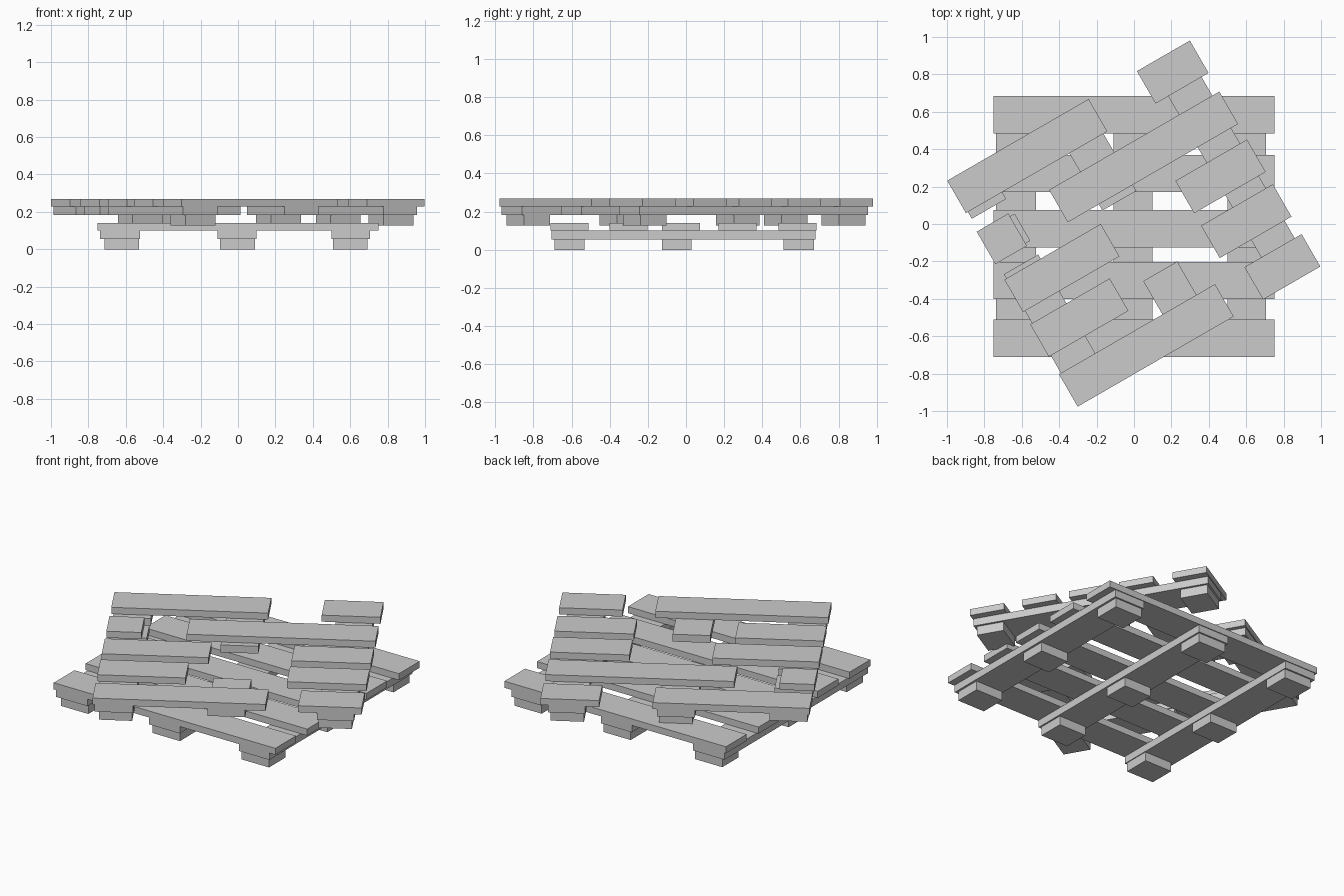
import bpy, bmesh
from math import radians
from mathutils import Matrix

if "Cube" in bpy.data.objects:
    bpy.data.objects.remove(bpy.data.objects["Cube"])

# shared pallet layout: (min, max) spans
POSTS_X = [(-0.715, -0.53), (-0.095, 0.09), (0.508, 0.693)]
POSTS_Y = [(-0.69, -0.532), (-0.126, 0.03), (0.512, 0.67)]
RAILS_X = [(-0.737, -0.525), (-0.11, 0.1), (0.5, 0.706)]
RAIL_Y = (-0.705, 0.68)
SLATS_Y = [(-0.71, -0.51), (-0.402, -0.202), (-0.126, 0.074), (0.17, 0.37), (0.485, 0.685)]
FOOT_Z, RAIL_Z, SLAT_Z = (0, 0.055), (0.055, 0.1), (0.1, 0.14)


def box(name, x, y, z, place):
    bm = bmesh.new()
    size = Matrix.Diagonal((x[1] - x[0], y[1] - y[0], z[1] - z[0], 1))
    mid = Matrix.Translation(((x[0] + x[1]) / 2, (y[0] + y[1]) / 2, (z[0] + z[1]) / 2))
    bmesh.ops.create_cube(bm, size=1, matrix=mid @ size)
    mesh = bpy.data.meshes.new(name)
    bm.to_mesh(mesh)
    bm.free()
    ob = bpy.data.objects.new(name, mesh)
    ob.matrix_world = place
    bpy.context.collection.objects.link(ob)


def pallet(prefix, place, feet, rails, slats):
    # feet: (column, row) pairs; rails and slats: list of pieces per row
    for c, r in feet:
        box(prefix + "_foot_block", POSTS_X[c], POSTS_Y[r], FOOT_Z, place)
    for x, pieces in zip(RAILS_X, rails):
        for y in pieces:
            box(prefix + "_rail", x, y, RAIL_Z, place)
    for y, pieces in zip(SLATS_Y, slats):
        for x in pieces:
            box(prefix + "_slat", x, y, SLAT_Z, place)


# intact lower pallet
pallet("lower", Matrix(),
       [(c, r) for c in range(3) for r in range(3)],
       [[RAIL_Y]] * 3,
       [[(-0.75, 0.75)]] * 5)

# broken upper pallet, turned and resting on the lower one
turn = (Matrix.Translation((0, 0, 0.128)) @ Matrix.Rotation(radians(30), 4, 'Z')
        @ Matrix.Translation((0, 0.015, 0)))
pallet("upper", turn,
       [(0, 0), (2, 0), (0, 1), (2, 1), (1, 2), (2, 2)],
       [[(-0.705, 0.1), (0.185, 0.352), (0.443, 0.68)],
        [(-0.705, -0.304), (0.132, 0.68)],
        [RAIL_Y]],
       [[(-0.749, 0.214), (0.396, 0.749)],
        [(-0.749, -0.258), (0.306, 0.749)],
        [(-0.749, -0.154), (0.307, 0.749)],
        [(-0.749, -0.554), (-0.302, 0.749)],
        [(-0.749, 0.124), (0.422, 0.749)]])
